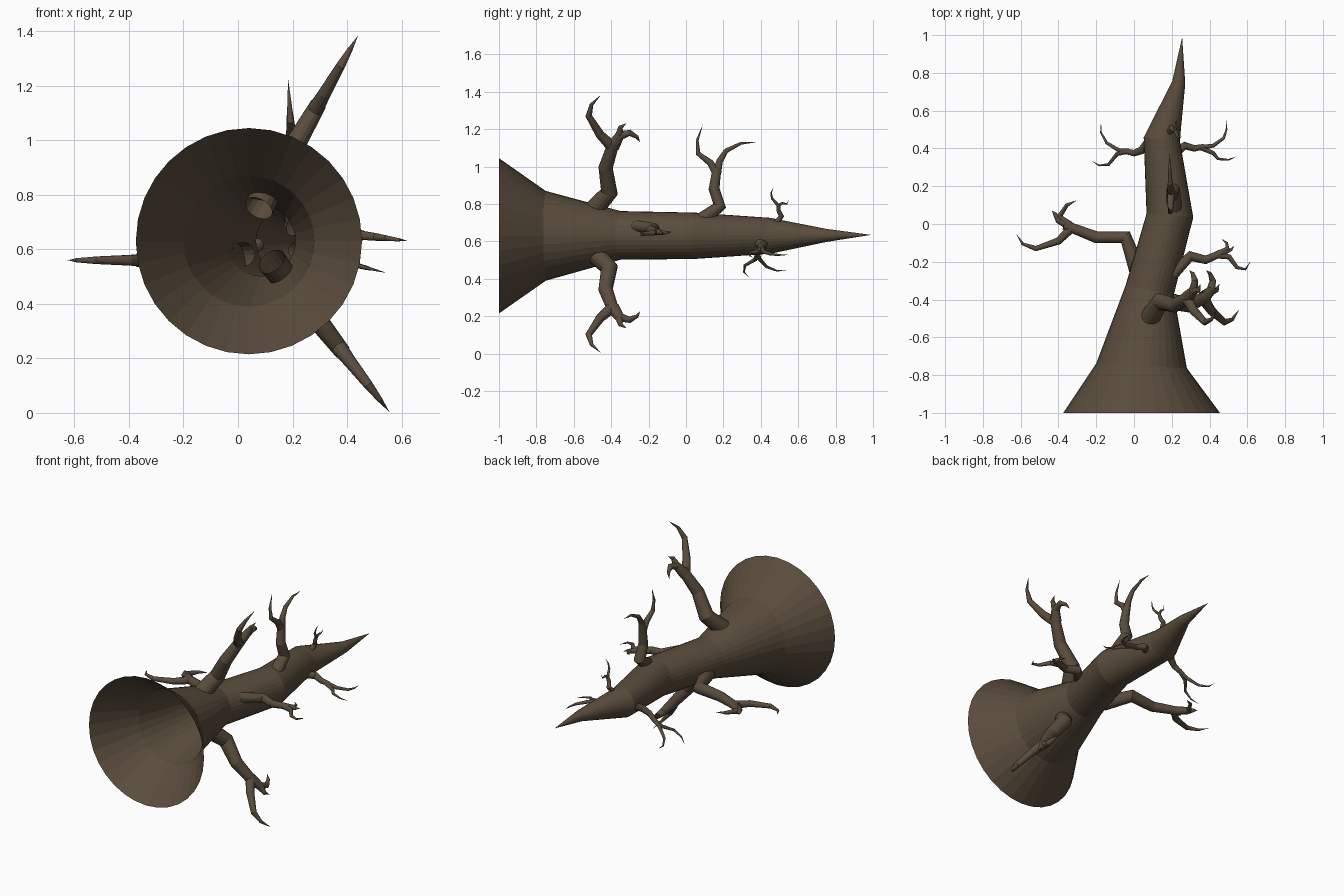
import bpy, bmesh, math
from mathutils import Vector

bark = bpy.data.materials.new("bark")
bark.diffuse_color = (0.10, 0.072, 0.045, 1)


def sweep(bm, pts, radii, sides):
    """Open-based tube through pts; a zero end radius makes a point."""
    pts = [Vector(p) for p in pts]
    side = None
    prev = None
    for i, p in enumerate(pts):
        a = (p - pts[i - 1]).normalized() if i else Vector()
        b = (pts[i + 1] - p).normalized() if i < len(pts) - 1 else Vector()
        t = (a + b).normalized()
        if side is None:
            side = t.orthogonal()
        side = (side - t * side.dot(t)).normalized()
        up = t.cross(side)
        if radii[i] == 0:
            ring = [bm.verts.new(p)] * sides
        else:
            ring = [bm.verts.new(p + radii[i] * (side * math.cos(k * math.tau / sides)
                    + up * math.sin(k * math.tau / sides))) for k in range(sides)]
        if prev:
            for k in range(sides):
                n = (k + 1) % sides
                quad = [prev[k], prev[n], ring[n], ring[k]]
                bm.faces.new(list(dict.fromkeys(quad)))
        prev = ring


def finish(bm, name):
    me = bpy.data.meshes.new(name)
    bm.to_mesh(me)
    bm.free()
    me.materials.append(bark)
    ob = bpy.data.objects.new(name, me)
    bpy.context.collection.objects.link(ob)


def branch(name, place, r, stem, *twigs):
    """Flat 2D stem and twig paths, put in space by place(); r is the base radius."""
    bm = bmesh.new()
    n = len(stem) - 1
    sweep(bm, [place(*p) for p in stem], [r * (1 - 0.45 * i / n) for i in range(n + 1)], 16)
    for path in twigs:
        n = len(path) - 1
        sweep(bm, [place(*p) for p in path], [r * 0.55 * (1 - i / n) ** 0.8 for i in range(n + 1)], 12)
    finish(bm, name)


# trunk: flared open base, crooked middle, pointed end
bm = bmesh.new()
sweep(bm, [(0.04, -1, 0.63), (0.04, -0.75, 0.63), (0.083, -0.35, 0.632), (0.19, 0.045, 0.63),
           (0.147, 0.45, 0.63), (0.237, 0.75, 0.632), (0.255, 0.99, 0.635)],
      [0.415, 0.24, 0.13, 0.124, 0.096, 0.035, 0], 32)
finish(bm, "trunk")

# two large branches, same shape turned around the trunk: (distance outward, y)
big_stem = [(-0.01, -0.51), (0.12, -0.41), (0.27, -0.43), (0.43, -0.385)]
big_twigs = [
    [(0.40, -0.395), (0.475, -0.46), (0.59, -0.52), (0.66, -0.505), (0.72, -0.455)],
    [(0.41, -0.39), (0.475, -0.355), (0.52, -0.35), (0.545, -0.318)],
    [(0.40, -0.385), (0.47, -0.35), (0.485, -0.30), (0.46, -0.262), (0.425, -0.245)],
]


def radial(x, z, deg, size=1.0):
    c, s = math.cos(math.radians(deg)) * size, math.sin(math.radians(deg)) * size
    return lambda d, y: (x + d * c, y, z + d * s)


branch("upper_branch", radial(0.08, 0.76, 60), 0.055, big_stem, *big_twigs)
branch("lower_branch", radial(0.13, 0.548, -52, 0.96), 0.055, big_stem, *big_twigs)

# side branches: (x, y) seen from above, height follows a slope
branch("left_branch", lambda x, y: (x, y, 0.56 + 0.1 * max(0, x + 0.2)), 0.045,
       [(0.02, -0.25), (-0.045, -0.07), (-0.20, -0.07), (-0.37, -0.005)],
       [(-0.33, -0.02), (-0.40, -0.09), (-0.52, -0.13), (-0.59, -0.105), (-0.625, -0.05)],
       [(-0.34, -0.01), (-0.40, 0.02), (-0.42, 0.055), (-0.435, 0.07)],
       [(-0.34, -0.01), (-0.395, 0.04), (-0.355, 0.10), (-0.305, 0.125)])
branch("right_branch", lambda x, y: (x, y, 0.67 - 0.12 * (x - 0.3)), 0.033,
       [(0.20, -0.27), (0.30, -0.17), (0.38, -0.19), (0.46, -0.155)],
       [(0.44, -0.165), (0.505, -0.175), (0.545, -0.23), (0.59, -0.24), (0.62, -0.195)],
       [(0.44, -0.16), (0.49, -0.145), (0.515, -0.135), (0.53, -0.115)],
       [(0.44, -0.16), (0.495, -0.13), (0.49, -0.10), (0.463, -0.078)])
branch("left_thin_branch", lambda x, y: (x, y, 0.58 + 0.7 * (x - 0.02)), 0.025,
       [(0.075, 0.43), (0.04, 0.39), (0.0, 0.375), (-0.045, 0.385)],
       [(-0.03, 0.385), (-0.08, 0.39), (-0.145, 0.43), (-0.175, 0.485), (-0.175, 0.54)],
       [(-0.03, 0.385), (-0.09, 0.37), (-0.135, 0.315), (-0.185, 0.31), (-0.225, 0.335)])
branch("right_thin_branch", lambda x, y: (x, y, 0.60 - 0.25 * (x - 0.2)), 0.025,
       [(0.20, 0.36), (0.27, 0.415), (0.32, 0.40), (0.37, 0.41)],
       [(0.35, 0.405), (0.42, 0.415), (0.475, 0.455), (0.49, 0.50), (0.488, 0.55)],
       [(0.35, 0.405), (0.42, 0.375), (0.445, 0.345), (0.50, 0.34), (0.545, 0.358)])

# branches on top: (y, z) seen from the side
branch("top_branch", lambda y, z: (0.21 - 0.055 * (z - 0.75), y, z), 0.042,
       [(0.08, 0.71), (0.18, 0.79), (0.15, 0.88), (0.165, 0.99)],
       [(0.165, 0.96), (0.13, 1.02), (0.065, 1.07), (0.06, 1.14), (0.09, 1.225)],
       [(0.165, 0.96), (0.18, 1.03), (0.215, 1.085), (0.295, 1.125), (0.375, 1.13)])
branch("top_twig", lambda y, z: (0.19 + 0.35 * (z - 0.71), y, z), 0.017,
       [(0.475, 0.69), (0.51, 0.735), (0.495, 0.765), (0.495, 0.80)],
       [(0.495, 0.79), (0.46, 0.83), (0.455, 0.86), (0.468, 0.89)],
       [(0.495, 0.79), (0.515, 0.805), (0.54, 0.80), (0.55, 0.825)])
